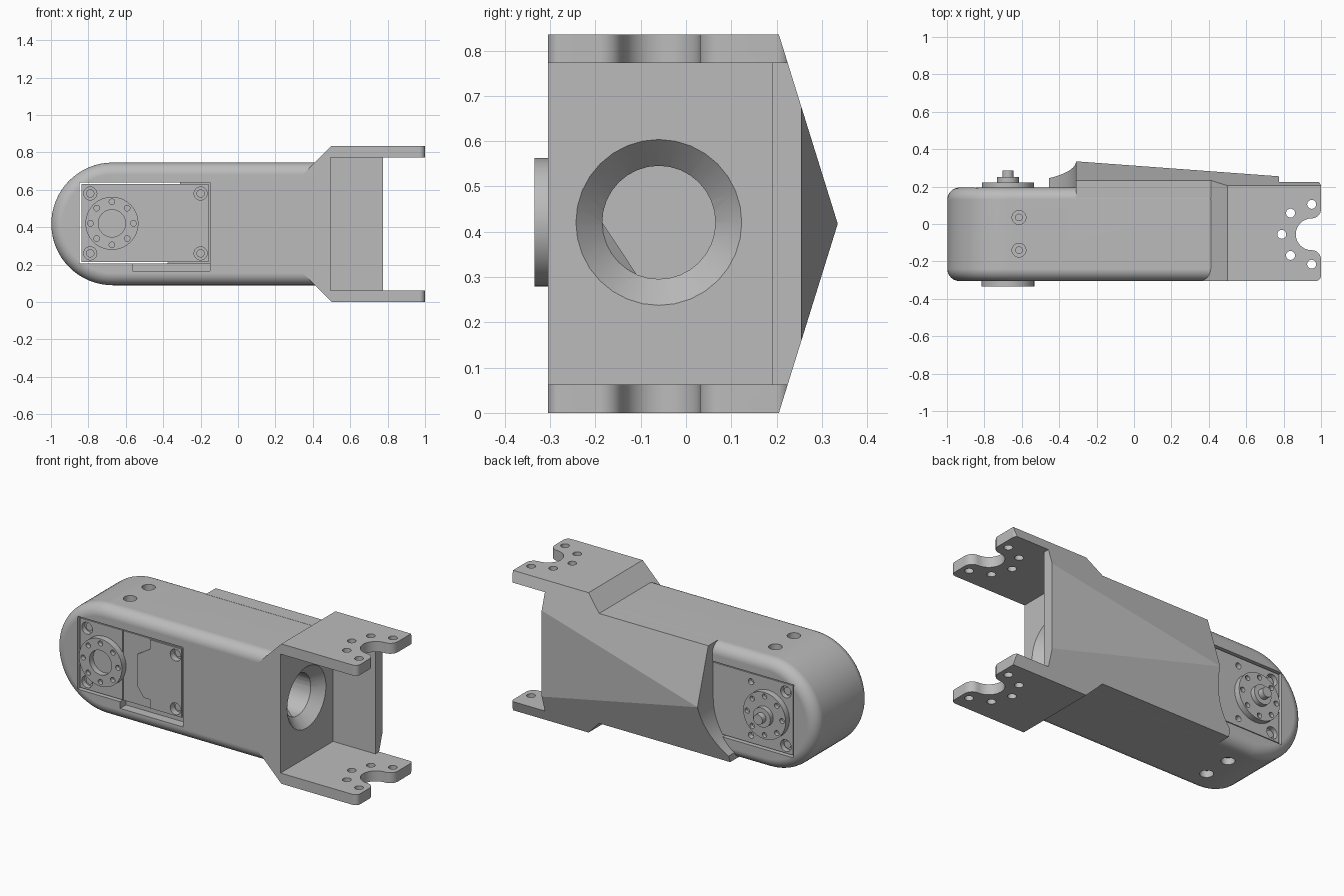
import bpy, bmesh, math
from math import pi, sin, cos
from mathutils import Vector, Matrix

cube = bpy.data.objects.get("Cube")
if cube:
    bpy.data.objects.remove(cube, do_unlink=True)

grey = bpy.data.materials.new("machined grey")
grey.use_nodes = True
COLOUR = (0.5, 0.5, 0.5, 1)
grey.diffuse_color = COLOUR
grey.node_tree.nodes["Principled BSDF"].inputs["Base Color"].default_value = COLOUR

MID = 0.4175           # height of the centre line
AXLE = -0.67           # x of the servo axle
FRONT, BACK = -0.305, 0.195


def make(name, bm):
    bmesh.ops.recalc_face_normals(bm, faces=bm.faces)
    mesh = bpy.data.meshes.new(name)
    bm.to_mesh(mesh)
    bm.free()
    mesh.materials.append(grey)
    ob = bpy.data.objects.new(name, mesh)
    bpy.context.collection.objects.link(ob)
    return ob


def prism_bm(points, axis, lo, hi):
    """Extrude a 2D outline along one axis; the outline uses the other two axes in order."""
    bm = bmesh.new()
    verts = []
    for p in points:
        co = list(p)
        co.insert("xyz".index(axis), lo)
        verts.append(bm.verts.new(co))
    face = bm.faces.new(verts)
    ext = bmesh.ops.extrude_face_region(bm, geom=[face])
    shift = Vector([hi - lo if a == axis else 0 for a in "xyz"])
    bmesh.ops.translate(bm, vec=shift, verts=[v for v in ext["geom"] if isinstance(v, bmesh.types.BMVert)])
    return bm


def prism(name, points, axis, lo, hi):
    return make(name, prism_bm(points, axis, lo, hi))


def box(name, x0, x1, y0, y1, z0, z1):
    return prism(name, [(x0, y0), (x1, y0), (x1, y1), (x0, y1)], "z", z0, z1)


def rod(name, axis, start, end, centre, r, r_end=None):
    """Cylinder or cone along an axis; centre is given in the other two axes."""
    bm = bmesh.new()
    turn = {"x": Matrix.Rotation(pi / 2, 4, "Y"), "y": Matrix.Rotation(-pi / 2, 4, "X"), "z": Matrix()}[axis]
    co = list(centre)
    co.insert("xyz".index(axis), (start + end) / 2)
    bmesh.ops.create_cone(bm, cap_ends=True, segments=32, radius1=r, radius2=r if r_end is None else r_end,
                          depth=end - start, matrix=Matrix.Translation(co) @ turn)
    return make(name, bm)


def combine(target, other, op):
    """Apply a boolean and remove the second shape."""
    mod = target.modifiers.new("cut", "BOOLEAN")
    mod.operation, mod.solver, mod.object = op, "EXACT", other
    bpy.context.view_layer.objects.active = target
    bpy.ops.object.modifier_apply(modifier=mod.name)
    bpy.data.objects.remove(other, do_unlink=True)


def cut(target, other):
    combine(target, other, "DIFFERENCE")


def arc(cx, cy, r, a0, a1, n=16):
    return [(cx + r * cos(math.radians(a0 + (a1 - a0) * i / n)),
             cy + r * sin(math.radians(a0 + (a1 - a0) * i / n))) for i in range(n + 1)]


# Round-nosed arm with rolled front and back edges
R = 0.328
bm = prism_bm(arc(AXLE, MID, R, 90, 270, 32) + [(0.44, MID - R), (0.44, MID + R)], "y", FRONT, BACK)
rim = [e for e in bm.edges if abs(e.verts[0].co.y - e.verts[1].co.y) < 1e-5
       and not all(v.co.x > 0.4 for v in e.verts)]
bmesh.ops.bevel(bm, geom=rim, offset=0.065, segments=8, profile=0.5, affect="EDGES")
body = make("arm_body", bm)

# Servo pocket with a cable recess below it
cut(body, box("pocket", -0.847, -0.15, -1, 1, 0.205, 0.64))
cut(body, box("recess", -0.565, -0.15, -1, -0.25, 0.165, 0.3))

# Rear cover, whose lower edge sweeps around the horn
cover = prism("cover", [(0.44, MID - R), (0.44, MID + R), (-0.31, MID + R)]
              + arc(AXLE, MID, 0.36, 0, -53) + [(-0.455, MID - R)], "y", 0.14, 0.4)
combine(body, cover, "UNION")

# Flared fork block
half = [(0.3, 0.2175), (0.5, MID), (1.05, MID)]
fork = prism("fork", [(x, MID + h) for x, h in half] + [(x, MID - h) for x, h in reversed(half)],
             "y", FRONT, 0.4)
combine(body, fork, "UNION")

# Pitched back trimmed by a gently sloping plane
bm = prism_bm([(-1, -1), (0.205 + 0.13, MID), (-1, 1.835)], "x", -1.2, 1.2)
bm.free()
bm = prism_bm([(-1, -0.1), (0.174, -0.1), (0.335, MID), (0.174, 0.935), (-1, 0.935)], "x", -1.2, 1.2)
bmesh.ops.bisect_plane(bm, geom=bm.verts[:] + bm.edges[:] + bm.faces[:], plane_co=(-0.31, 0.335, 0),
                       plane_no=(0.08, 1.085, 0), clear_outer=True)
bmesh.ops.holes_fill(bm, edges=[e for e in bm.edges if e.is_boundary])
combine(body, make("envelope", bm), "INTERSECT")

# Space between the prongs, leaving a back plate
cut(body, box("opening", 0.495, 1.2, -1, 0.19, 0.0625, 0.7725))
cut(body, box("opening_end", 0.775, 1.2, -1, 1, 0.0625, 0.7725))

# Prong tips: rounded corners and a flared round notch
tip = ([(1.2, -0.5), (0.97, -0.5)] + arc(0.97, -0.275, 0.03, -90, 0, 8)
       + arc(0.95, -0.19, 0.05, 0, 90, 8) + arc(0.95, -0.055, 0.085, 270, 90)[1:-1]
       + arc(0.95, 0.08, 0.05, -90, 0, 8) + arc(0.97, 0.2, 0.03, 0, 90, 8)
       + [(0.97, 0.5), (1.2, 0.5)])
cut(body, prism("tip", tip, "z", -0.2, 1))
for a in (90, 135, 180, 225, 270):
    a = math.radians(a)
    cut(body, rod("bolt_hole", "z", -0.2, 1, (0.95 + 0.16 * cos(a), -0.055 + 0.16 * sin(a)), 0.024))

# Countersunk cable bore in the fork wall
cut(body, rod("bore", "x", -0.05, 0.46, (-0.06, MID + 0.003), 0.125))
cut(body, rod("countersink", "x", 0.435, 0.497, (-0.06, MID + 0.003), 0.125, 0.185))

# Counterbored screws on top and underside
screws = []
for y in (0.035, -0.14):
    for z, s in ((MID + R, 1), (MID - R, -1)):
        cut(body, rod("counterbore", "z", z - 0.05, z + 0.05, (-0.615, y), 0.037))
        screws.append(rod("side_screw", "z", z - s * 0.05 - 0.02, z - s * 0.05 + 0.02, (-0.615, y), 0.02))

# Servo case with corner screw recesses
SF, SB = -0.296, 0.186
servo = box("servo_case", -0.838, -0.157, SF, SB, 0.215, 0.63)
plate = [(-0.16, 0.218), (-0.37, 0.218), (-0.37, 0.27), (-0.41, 0.27), (-0.45, 0.325),
         (-0.45, 0.52), (-0.37, 0.57), (-0.37, 0.627), (-0.16, 0.627)]
combine(servo, prism("cover_plate", plate, "y", SF - 0.008, SF + 0.05), "UNION")
cut(servo, box("seam", -0.555, -0.549, -1, SF + 0.008, 0.1, 0.7))
corners = [(x, z) for x in (-0.79, -0.2) for z in (0.26, 0.58)]
for c in corners:
    cut(servo, rod("screw_recess", "y", -0.4, SF + 0.03, c, 0.035))
    screws.append(rod("front_screw", "y", SF + 0.02, SF + 0.036, c, 0.022))
for c in [(-0.79, 0.26), (-0.79, 0.58)]:
    cut(servo, rod("screw_recess", "y", SB - 0.03, 0.4, c, 0.035))
    screws.append(rod("back_screw", "y", SB - 0.036, SB - 0.015, c, 0.022))
for z in (0.26, 0.58):
    cut(servo, rod("small_hole", "y", SB - 0.03, 0.4, (-0.56, z), 0.018))

# Servo horns with rings of small holes
horn = rod("front_horn", "y", -0.335, -0.28, (AXLE - 0.004, MID + 0.003), 0.142)
cut(horn, rod("horn_bore", "y", -0.4, -0.3, (AXLE - 0.004, MID + 0.003), 0.073))
back_horn = rod("back_horn", "y", 0.17, 0.222, (AXLE - 0.004, MID + 0.003), 0.14)
for i in range(8):
    c = (AXLE - 0.004 + 0.115 * cos(i * pi / 4), MID + 0.003 + 0.115 * sin(i * pi / 4))
    cut(horn, rod("horn_hole", "y", -0.4, -0.31, c, 0.015))
    cut(back_horn, rod("horn_hole", "y", 0.2, 0.3, c, 0.015))
hub = rod("back_hub", "y", 0.21, 0.25, (AXLE - 0.004, MID + 0.003), 0.058)
pin = rod("back_pin", "y", 0.24, 0.285, (AXLE - 0.004, MID + 0.003), 0.03)

# Smooth the curves and keep edges crisp
for ob in [body, servo, horn, back_horn, hub, pin] + screws:
    bpy.ops.object.select_all(action="DESELECT")
    ob.select_set(True)
    bpy.context.view_layer.objects.active = ob
    bpy.ops.object.shade_smooth_by_angle(angle=math.radians(14))
    ob.modifiers.new("even_normals", "WEIGHTED_NORMAL").keep_sharp = True
